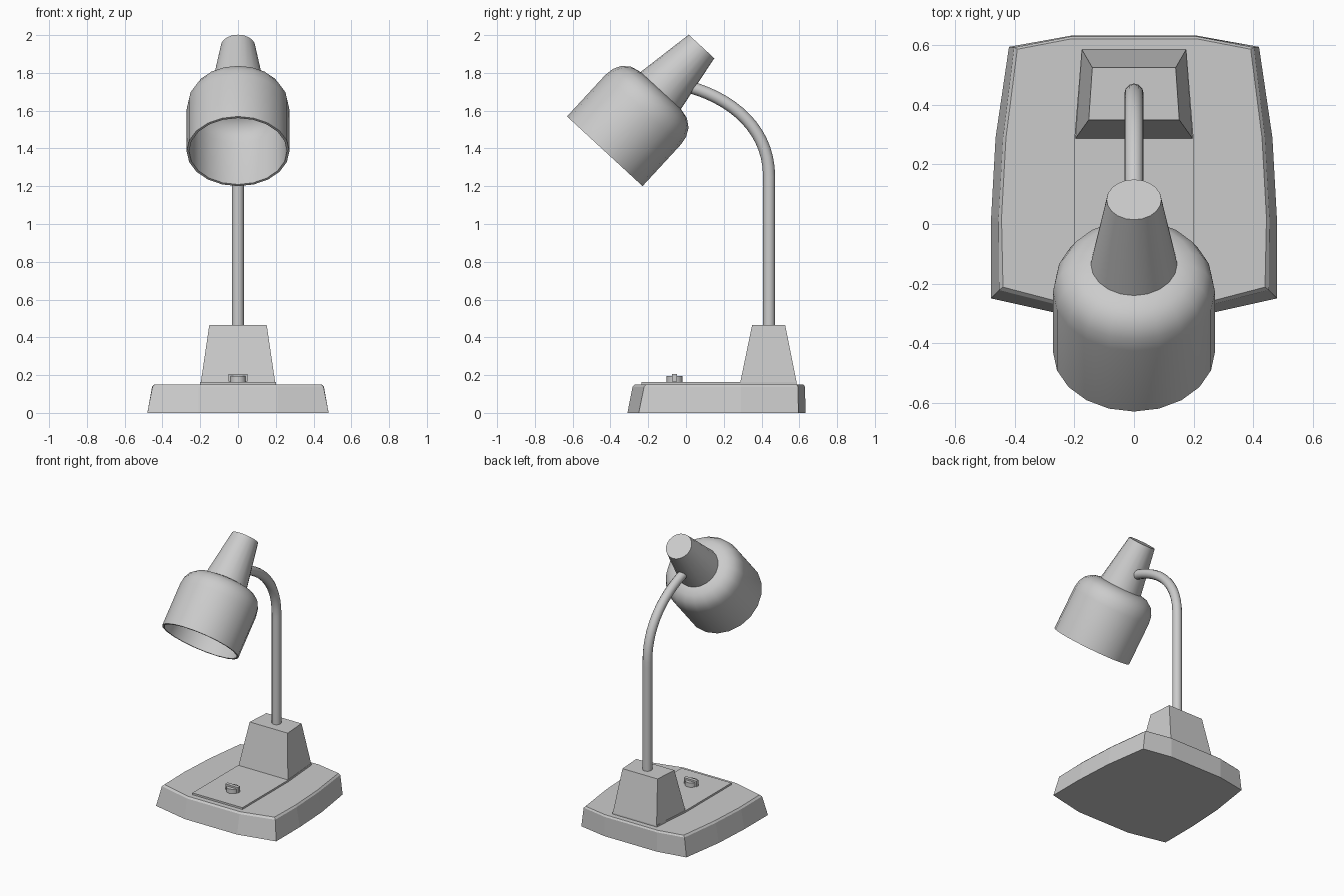
import bpy, bmesh, math
from mathutils import Matrix, Vector

if "Cube" in bpy.data.objects:
    bpy.data.objects.remove(bpy.data.objects["Cube"])


def finish(name, bm, smooth=None):
    bmesh.ops.recalc_face_normals(bm, faces=bm.faces)
    mesh = bpy.data.meshes.new(name)
    bm.to_mesh(mesh)
    bm.free()
    ob = bpy.data.objects.new(name, mesh)
    bpy.context.collection.objects.link(ob)
    if smooth:
        smooth_shade(ob, smooth)
    return ob


def smooth_shade(ob, angle):
    bpy.ops.object.select_all(action='DESELECT')
    ob.select_set(True)
    bpy.context.view_layer.objects.active = ob
    bpy.ops.object.shade_smooth_by_angle(angle=math.radians(angle))


def loft(name, rings, smooth=None, closed=False, matrix=None):
    """Skin a stack of equal-sized rings; cap the ends unless closed into a loop."""
    bm = bmesh.new()
    vs = [[bm.verts.new(p) for p in ring] for ring in rings]
    n = len(vs[0])
    pairs = list(zip(vs, vs[1:])) + ([(vs[-1], vs[0])] if closed else [])
    for a, b in pairs:
        for i in range(n):
            j = (i + 1) % n
            bm.faces.new((a[i], a[j], b[j], b[i]))
    if not closed:
        bm.faces.new(vs[0][::-1])
        bm.faces.new(vs[-1])
    if matrix:
        bm.transform(matrix)
    return finish(name, bm, smooth)


def mirrored(half, z):
    """Right-hand outline, front to back, mirrored to a full ring."""
    return [(x, y, z) for x, y in half] + [(-x, y, z) for x, y in reversed(half)]


def lathe(name, profile, sides=20, smooth=40, matrix=None):
    rings = [[(r * math.cos(2 * math.pi * i / sides), r * math.sin(2 * math.pi * i / sides), z)
              for i in range(sides)] for r, z in profile]
    return loft(name, rings, smooth, matrix=matrix)


# Bowed base with sloping sides and a small bevel at the top edge
bottom = [(0.21, -0.31), (0.48, -0.25), (0.48, 0.02), (0.465, 0.29), (0.42, 0.595), (0.21, 0.633)]
upper = [(0.21, -0.283), (0.453, -0.222), (0.455, 0.02), (0.44, 0.29), (0.403, 0.593), (0.21, 0.63)]
top = [(0.21, -0.272), (0.44, -0.212), (0.445, 0.02), (0.43, 0.29), (0.392, 0.587), (0.21, 0.622)]
loft("base", [mirrored(bottom, 0), mirrored(upper, 0.138), mirrored(top, 0.15)])

# Raised control plate and tapered post block
plate = [(0.2, -0.235), (0.2, 0.29), (0.176, 0.585)]
loft("control_plate", [mirrored(plate, 0.14), mirrored(plate, 0.163)])
loft("post_block", [mirrored([(0.197, 0.287), (0.175, 0.586)], 0.16),
                    mirrored([(0.152, 0.35), (0.14, 0.525)], 0.465)])

# Switch knob with grip bar
lathe("switch_knob", [(0.042, 0.155), (0.042, 0.194)], 16,
      matrix=Matrix.Translation((0, -0.06, 0)))
grip = [(0.05, -0.073), (0.05, -0.047)]
loft("switch_grip", [mirrored(grip, 0.165), mirrored(grip, 0.206)])

# Bent stem
curve = bpy.data.curves.new("stem", 'CURVE')
curve.dimensions = '3D'
curve.bevel_depth = 0.032
curve.bevel_resolution = 4
curve.resolution_u = 14
curve.use_fill_caps = True
spline = curve.splines.new('BEZIER')
spline.bezier_points.add(2)
path = [((0.44, 0.4), (0.44, 0.45), (0.44, 0.36)),
        ((0.44, 1.25), (0.44, 1.5), (0.44, 1.1)),
        ((0.02, 1.725), (-0.05, 1.745), (0.25, 1.66))]
for bp, (co, right, left) in zip(spline.bezier_points, path):
    bp.handle_left_type = bp.handle_right_type = 'FREE'
    bp.co, bp.handle_right, bp.handle_left = [Vector((0, *p)) for p in (co, right, left)]
stem = bpy.data.objects.new("stem", curve)
bpy.context.collection.objects.link(stem)
bpy.ops.object.select_all(action='DESELECT')
stem.select_set(True)
bpy.context.view_layer.objects.active = stem
bpy.ops.object.convert(target='MESH')
smooth_shade(bpy.context.view_layer.objects.active, 40)

# Tilted head: hollow shade (outside and inside skins) and the socket cone
tilt = Matrix.Translation((0, -0.43, 1.385)) @ Matrix.Rotation(math.radians(-42.7), 4, 'X')
lathe("shade", [(0.03, 0.425), (0.13, 0.421), (0.19, 0.412), (0.228, 0.385), (0.25, 0.35),
                (0.259, 0.3), (0.259, 0), (0.272, 0), (0.272, 0.3), (0.264, 0.35),
                (0.241, 0.393), (0.2, 0.424), (0.145, 0.437), (0.03, 0.44)], matrix=tilt)
lathe("socket_cone", [(0.146, 0.432), (0.092, 0.755)], matrix=tilt)
